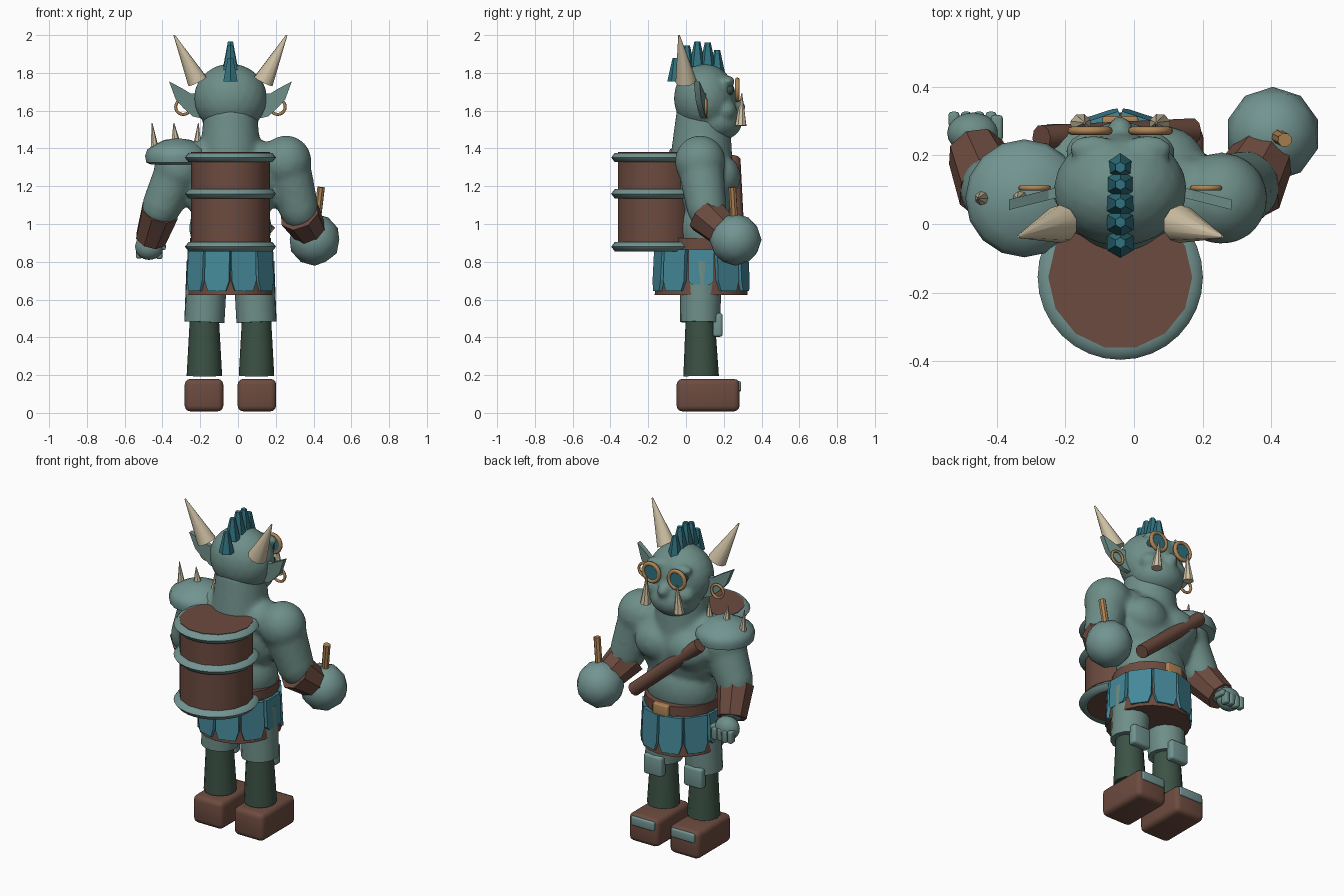
import bpy, bmesh, math
from mathutils import Vector, Matrix

if "Cube" in bpy.data.objects:
    bpy.data.objects.remove(bpy.data.objects["Cube"])

CX = -0.04  # body centre line


def mat(name, r, g, b):
    m = bpy.data.materials.new(name)
    m.diffuse_color = (r, g, b, 1)
    m.use_nodes = True
    m.node_tree.nodes["Principled BSDF"].inputs["Base Color"].default_value = m.diffuse_color
    return m


SKIN = mat("grey green skin", 0.155, 0.27, 0.245)
STEEL = mat("dull steel", 0.17, 0.30, 0.285)
LEATHER = mat("brown leather", 0.15, 0.07, 0.05)
BLUE = mat("blue cloth", 0.06, 0.25, 0.32)
HAIR = mat("teal hair", 0.03, 0.17, 0.215)
GREEN = mat("dark green cloth", 0.045, 0.085, 0.06)
BONE = mat("bone", 0.62, 0.53, 0.37)
GOLD = mat("gold", 0.42, 0.23, 0.09)


def finish(bm, name, material, smooth=30):
    bmesh.ops.recalc_face_normals(bm, faces=bm.faces[:])
    me = bpy.data.meshes.new(name)
    bm.to_mesh(me)
    bm.free()
    ob = bpy.data.objects.new(name, me)
    bpy.context.collection.objects.link(ob)
    me.materials.append(material)
    if smooth:
        bpy.ops.object.select_all(action='DESELECT')
        bpy.context.view_layer.objects.active = ob
        ob.select_set(True)
        bpy.ops.object.shade_smooth_by_angle(angle=math.radians(smooth))
    return ob


def add_ball(bm, c, r, sub=3):
    r = r if isinstance(r, tuple) else (r, r, r)
    bmesh.ops.create_icosphere(bm, subdivisions=sub, radius=1,
                               matrix=Matrix.Translation(c) @ Matrix.Diagonal((*r, 1)))


def add_cone(bm, a, b, r1, r2, n=16):
    a, b = Vector(a), Vector(b)
    d = b - a
    m = Matrix.Translation((a + b) / 2) @ d.to_track_quat('Z', 'Y').to_matrix().to_4x4()
    bmesh.ops.create_cone(bm, cap_ends=True, segments=n, radius1=r1, radius2=r2,
                          depth=d.length, matrix=m)


def ball(name, c, r, material, sub=3, smooth=30):
    bm = bmesh.new()
    add_ball(bm, c, r, sub)
    return finish(bm, name, material, smooth)


def cone(name, a, b, r1, r2, material, n=16, smooth=40):
    bm = bmesh.new()
    add_cone(bm, a, b, r1, r2, n)
    return finish(bm, name, material, smooth)


def box(name, c, size, material, bevel=0.02, rot=(0, 0, 0)):
    bm = bmesh.new()
    bmesh.ops.create_cube(bm, size=1, matrix=Matrix.Diagonal((*size, 1)))
    if bevel:
        bmesh.ops.bevel(bm, geom=bm.edges[:], offset=bevel, segments=3, profile=0.5, affect='EDGES')
    ob = finish(bm, name, material)
    ob.location, ob.rotation_euler = c, rot
    return ob


def lathe(name, c, profile, material, n=32, sy=1.0, smooth=40, closed=False):
    """Spin (radius, z) points around a vertical axis."""
    bm = bmesh.new()
    rows = [[bm.verts.new((c[0] + r * math.cos(k * math.tau / n),
                           c[1] + r * sy * math.sin(k * math.tau / n), c[2] + z))
             for k in range(n)] for r, z in profile]
    pairs = list(zip(rows, rows[1:])) + ([(rows[-1], rows[0])] if closed else [])
    for lo, hi in pairs:
        for k in range(n):
            bm.faces.new((lo[k], lo[(k + 1) % n], hi[(k + 1) % n], hi[k]))
    if not closed:
        bm.faces.new(rows[0])
        bm.faces.new(rows[-1])
    return finish(bm, name, material, smooth)


def ring(name, c, major, minor, material, rot=(math.pi / 2, 0, 0)):
    ob = lathe(name, (0, 0, 0), [(major + minor * math.cos(a * math.tau / 8),
                                  minor * math.sin(a * math.tau / 8)) for a in range(8)],
               material, 20, closed=True, smooth=60)
    ob.location, ob.rotation_euler = c, rot
    return ob


def fuse(ob, voxel=0.016, steps=6):
    m = ob.modifiers.new("fuse", 'REMESH')
    m.mode, m.voxel_size, m.use_smooth_shade = 'VOXEL', voxel, True
    s = ob.modifiers.new("soften", 'SMOOTH')
    s.factor, s.iterations = 0.5, steps


# torso, neck and arms fused into one skin
L_SH, L_EL, L_WR = (-0.31, 0.075, 1.3), (-0.41, 0.10, 1.08), (-0.465, 0.225, 0.92)
R_SH, R_EL, R_WR = (0.255, 0.075, 1.33), (0.325, 0.11, 1.07), (0.385, 0.22, 0.94)
bm = bmesh.new()
add_ball(bm, (CX, 0.10, 1.22), (0.27, 0.165, 0.25))
add_ball(bm, (CX, 0.10, 0.98), (0.22, 0.165, 0.21))
for s in (-1, 1):
    add_ball(bm, (CX + s * 0.11, 0.19, 1.25), (0.135, 0.1, 0.115))
    add_ball(bm, (CX + s * 0.17, 0.08, 1.34), (0.13, 0.12, 0.10))
add_cone(bm, (CX, 0.08, 1.3), (CX, 0.09, 1.6), 0.17, 0.14, 24)
for sh, el, wr in ((L_SH, L_EL, L_WR), (R_SH, R_EL, R_WR)):
    add_ball(bm, sh, (0.135, 0.135, 0.14))
    add_cone(bm, sh, el, 0.125, 0.105)
    add_ball(bm, el, 0.1)
    add_cone(bm, el, wr, 0.085, 0.065)
fuse(finish(bm, "body", SKIN))

# head with brow, cheeks, jaw and nose
bm = bmesh.new()
add_ball(bm, (CX, 0.10, 1.665), (0.195, 0.165, 0.185))
add_ball(bm, (CX, 0.16, 1.545), (0.15, 0.14, 0.11))
add_ball(bm, (CX, 0.265, 1.62), (0.04, 0.05, 0.045))
for s in (-1, 1):
    add_ball(bm, (CX + s * 0.08, 0.22, 1.755), (0.07, 0.04, 0.03))
    add_ball(bm, (CX + s * 0.08, 0.21, 1.60), (0.08, 0.06, 0.06))
fuse(finish(bm, "head", SKIN), 0.013, 5)

for s in (-1, 1):
    X = lambda d: CX + s * d
    # ear: curved pointed blade
    bm = bmesh.new()
    pts = [(0.15, 1.69), (0.21, 1.69), (0.25, 1.715), (0.325, 1.755),
           (0.29, 1.66), (0.25, 1.615), (0.20, 1.57), (0.16, 1.56)]
    f = bm.faces.new([bm.verts.new((X(x), 0.115 - (x - 0.15) * 0.25, z)) for x, z in pts])
    ext = bmesh.ops.extrude_face_region(bm, geom=[f])['geom']
    bmesh.ops.translate(bm, verts=[v for v in ext if isinstance(v, bmesh.types.BMVert)], vec=(0, -0.03, 0))
    finish(bm, "ear", SKIN)
    ring("earring", (X(0.25), 0.105, 1.62), 0.04, 0.008, GOLD)
    cone("horn", (X(0.175), 0.0, 1.755), (X(0.298), -0.037, 2.0), 0.056, 0.004, BONE, 10)
    cone("tusk", (X(0.115), 0.29, 1.52), (X(0.105), 0.295, 1.69), 0.032, 0.003, BONE, 8)
    ball("eye", (X(0.1), 0.225, 1.71), 0.03, GREEN, 2)
    # goggles
    ring("goggle_rim", (X(0.088), 0.272, 1.71), 0.054, 0.012, GOLD)
    cone("goggle_lens", (X(0.088), 0.262, 1.71), (X(0.088), 0.276, 1.71), 0.05, 0.05, HAIR, 20)

# mohawk tufts
for y, top in ((-0.055, 1.88), (0.005, 1.945), (0.06, 1.965), (0.115, 1.96), (0.165, 1.92)):
    cone("hair_tuft", (CX, y, top - 0.13 if y > -0.05 else 1.755), (CX, y, top),
         0.044, 0.016, HAIR, 6, 0)

# barrel on the back
lathe("barrel", (CX, -0.155, 0), [(0.21, 0.86), (0.21, 1.38)], LEATHER, 14)
for z in (0.88, 1.16, 1.352):
    lathe("barrel_hoop", (CX, -0.155, z),
          [(0.195, -0.025), (0.222, -0.025), (0.241, 0), (0.222, 0.025), (0.195, 0.025)],
          STEEL, 32, closed=True, smooth=60)

# shoulder pad and spikes
lathe("shoulder_pad", (-0.32, 0.075, 0),
      [(0.14, 1.315), (0.165, 1.325), (0.172, 1.36), (0.16, 1.395), (0.12, 1.42), (0.07, 1.445), (0.02, 1.452)],
      STEEL, 16)
for x, z, tilt in ((-0.44, 1.38, -0.015), (-0.33, 1.43, -0.01), (-0.215, 1.40, 0.005)):
    cone("pad_spike", (x, 0.075, z), (x + tilt, 0.075, 1.535), 0.026, 0.002, BONE, 7)

# bracers
cone("left_bracer", (-0.412, 0.10, 1.07), (-0.462, 0.21, 0.92), 0.105, 0.085, LEATHER, 8, 0)
cone("right_bracer", (0.325, 0.10, 1.055), (0.385, 0.21, 0.955), 0.112, 0.09, LEATHER, 8, 0)

# open hand with fingers
ball("left_palm", (-0.47, 0.265, 0.88), (0.075, 0.06, 0.07), SKIN)
for k in range(4):
    box("finger", (-0.525 + k * 0.036, 0.305, 0.855 - 0.004 * (k % 2)), (0.032, 0.045, 0.075), SKIN, 0.01)
box("thumb", (-0.40, 0.28, 0.88), (0.035, 0.075, 0.035), SKIN, 0.01)

# ball weapon and fuse stick
ball("round_bomb", (0.405, 0.262, 0.917), 0.138, STEEL, 2)
cone("bomb_stick", (0.42, 0.255, 1.03), (0.44, 0.245, 1.195), 0.021, 0.021, GOLD, 8)

# chest strap, belt and buckle
cone("chest_strap", (-0.27, 0.25, 1.335), (0.17, 0.27, 0.95), 0.04, 0.04, LEATHER, 10)
lathe("belt", (CX, 0.09, 0), [(0.215, 0.83), (0.215, 0.925)], LEATHER, 20, 0.98)
box("belt_buckle", (CX, 0.297, 0.885), (0.105, 0.035, 0.085), GOLD, 0.008)

# skirt with ten hanging cloth panels
lathe("skirt", (CX, 0.08, 0), [(0.232, 0.625), (0.212, 0.87)], LEATHER, 20, 1.06)
for k in range(10):
    a = math.radians(36 * k)
    u, t = Vector((math.cos(a), 1.06 * math.sin(a), 0)), Vector((-math.sin(a), math.cos(a), 0))
    low = 0.68 if k % 5 == 0 else 0.645
    shape = [(-0.068, 0.865), (0.068, 0.865), (0.068, 0.70), (0.05, low), (-0.05, low), (-0.068, 0.70)]
    bm = bmesh.new()
    f = bm.faces.new([bm.verts.new(Vector((CX, 0.08, z)) + u * (0.226 + (0.865 - z) * 0.05) + t * w)
                      for w, z in shape])
    ext = bmesh.ops.extrude_face_region(bm, geom=[f])['geom']
    bmesh.ops.translate(bm, verts=[v for v in ext if isinstance(v, bmesh.types.BMVert)], vec=-u * 0.025)
    finish(bm, "skirt_panel", BLUE, 0)

# legs, knee plates and boots
for s in (-1, 1):
    x = CX + s * 0.138
    cone("thigh", (x, 0.075, 0.48), (x - s * 0.015, 0.08, 0.80), 0.107, 0.11, SKIN, 14)
    cone("shin", (x, 0.08, 0.195), (x, 0.075, 0.52), 0.094, 0.076, GREEN, 12)
    box("knee_plate", (x, 0.168, 0.465), (0.125, 0.052, 0.125), STEEL, 0.015)
    box("boot", (x + s * 0.002, 0.117, 0.094), (0.204, 0.333, 0.172), LEATHER, 0.03)
    box("toe_plate", (x, 0.277, 0.14), (0.16, 0.03, 0.055), STEEL, 0.008)
